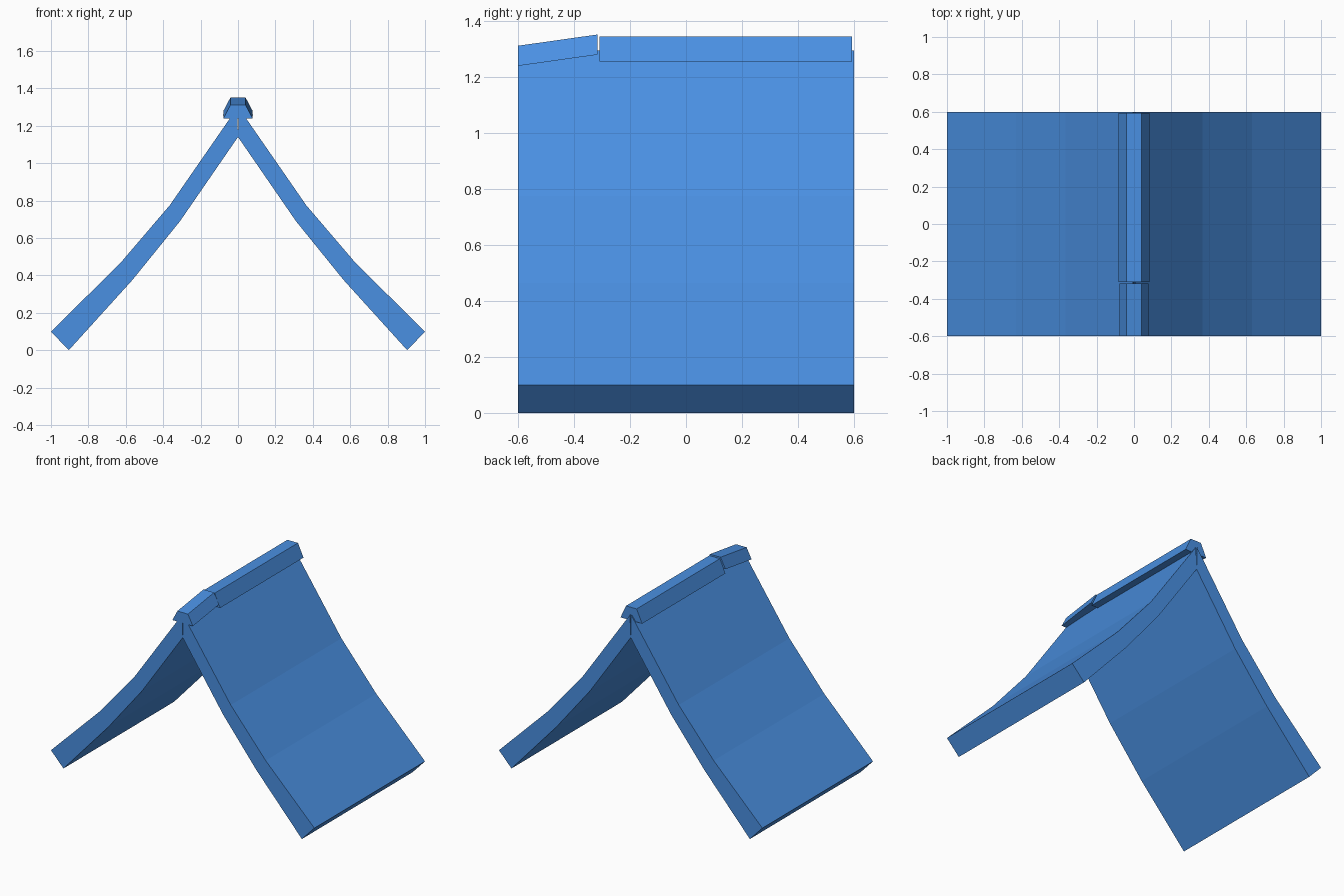
import bpy
import bmesh

cube = bpy.data.objects.get("Cube")
if cube:
    bpy.data.objects.remove(cube, do_unlink=True)

blue = bpy.data.materials.new("roof_blue")
blue.use_nodes = True
colour = (0.0685, 0.279, 0.761, 1.0)
blue.diffuse_color = colour
blue.node_tree.nodes["Principled BSDF"].inputs["Base Color"].default_value = colour


def extrude_profile(name, profile, y_front, y_back, rise=0.0):
    """Extrude an (x, z) profile along y, lifting the back end by rise."""
    bm = bmesh.new()
    front = [bm.verts.new((x, y_front, z)) for x, z in profile]
    back = [bm.verts.new((x, y_back, z + rise)) for x, z in profile]
    count = len(profile)
    bm.faces.new(front)
    bm.faces.new(back[::-1])
    for i in range(count):
        j = (i + 1) % count
        bm.faces.new((front[i], back[i], back[j], front[j]))
    bmesh.ops.recalc_face_normals(bm, faces=bm.faces)
    mesh = bpy.data.meshes.new(name)
    bm.to_mesh(mesh)
    bm.free()
    mesh.materials.append(blue)
    obj = bpy.data.objects.new(name, mesh)
    bpy.context.collection.objects.link(obj)
    return obj


def cap_profile(half_width, bottom, top):
    """Half hexagon, open side down."""
    return [(-half_width, bottom), (half_width, bottom), (0.04, top), (-0.04, top)]


# Curved roof slopes, nearly touching at the ridge
outer = [(0.005, 1.295), (0.365, 0.775), (0.63, 0.465), (1.0, 0.10)]
inner = [(0.905, 0.0), (0.565, 0.375), (0.31, 0.69), (0.0, 1.14)]
for side, sign in (("left", 1), ("right", -1)):
    extrude_profile(side + "_roof_slope",
                    [(sign * x, z) for x, z in outer + inner], -0.6, 0.6)

# Ridge caps: a long level one and a short tilted one at the front
extrude_profile("long_ridge_cap", cap_profile(0.082, 1.255, 1.345), -0.31, 0.593)
extrude_profile("tilted_ridge_cap", cap_profile(0.078, 1.24, 1.312), -0.6, -0.317, 0.04)
